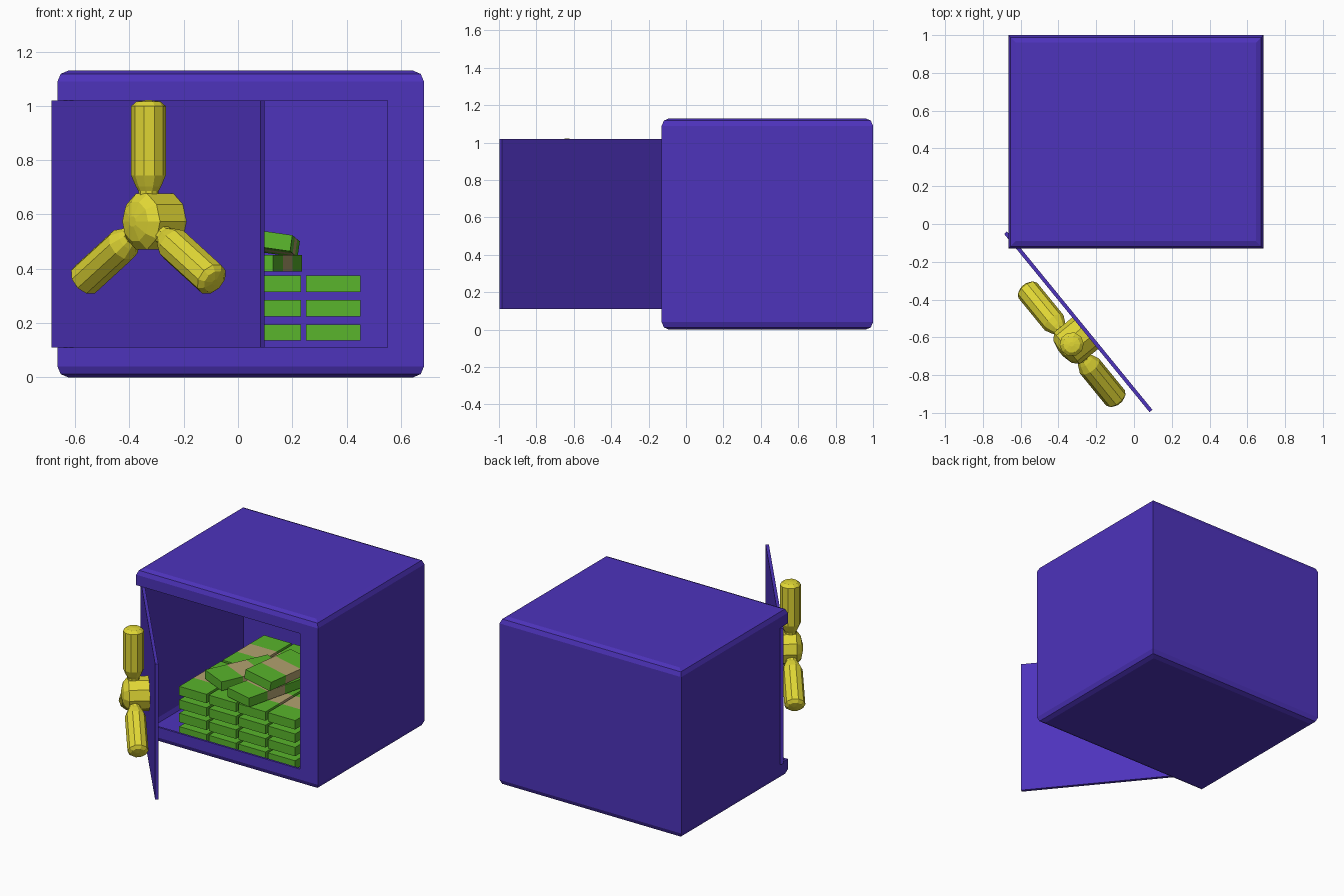
import bpy, bmesh
from math import radians, cos, sin, pi
from mathutils import Matrix, Vector

if "Cube" in bpy.data.objects:
    bpy.data.objects.remove(bpy.data.objects["Cube"])


def material(name, rgb):
    m = bpy.data.materials.new(name)
    m.diffuse_color = (*rgb, 1)
    m.use_nodes = True
    m.node_tree.nodes["Principled BSDF"].inputs["Base Color"].default_value = m.diffuse_color
    return m


PURPLE = material("purple_paint", (0.075, 0.033, 0.50))
YELLOW = material("yellow_metal", (0.75, 0.68, 0.035))
GREEN = material("note_green", (0.10, 0.46, 0.025))
TAN = material("paper_band", (0.45, 0.36, 0.16))


def finish(name, bm, *mats):
    bmesh.ops.recalc_face_normals(bm, faces=bm.faces)
    me = bpy.data.meshes.new(name)
    bm.to_mesh(me)
    bm.free()
    for m in mats:
        me.materials.append(m)
    ob = bpy.data.objects.new(name, me)
    bpy.context.collection.objects.link(ob)
    return ob


def loft(name, rings, *mats):
    """Skin equal-length rings of points and cap both ends."""
    bm = bmesh.new()
    loops = [[bm.verts.new(p) for p in r] for r in rings]
    n = len(loops[0])
    for k, (a, b) in enumerate(zip(loops, loops[1:])):
        for i in range(n):
            f = bm.faces.new((a[i], a[(i + 1) % n], b[(i + 1) % n], b[i]))
            f.material_index = 1 if len(mats) > 1 and k == 1 else 0
    bm.faces.new(loops[0])
    bm.faces.new(loops[-1])
    return finish(name, bm, *mats)


def rect(x0, x1, y0, y1, z):
    return [(x0, y0, z), (x1, y0, z), (x1, y1, z), (x0, y1, z)]


def box(name, x0, x1, y0, y1, z0, z1, *mats):
    return loft(name, [rect(x0, x1, y0, y1, z) for z in (z0, z1)], *mats)


def lathe(name, profile, sides, mat, phase=0):
    """Turned part about local z from (radius, height) pairs."""
    return loft(name, [[(r * cos(2 * pi * i / sides + phase),
                         r * sin(2 * pi * i / sides + phase), h)
                        for i in range(sides)] for r, h in profile], mat)


# Safe body: thin shell, rounded along the top and bottom edges only
def shell(name, t):
    ease = [(0.04, 0.0), (0.012, 0.012), (0.0, 0.04)]
    levels = [(i, z + t) for i, z in ease] + [(i, 1.13 - z - t) for i, z in reversed(ease)]
    return loft(name, [rect(-0.665 + t + i, 0.685 - t - i, -0.13 + t + i, 1.0 - t - i, z)
                       for i, z in levels], PURPLE)


body = shell("safe_body", 0)
cavity = shell("cavity_cutter", 0.014)
# Door opening runs out through the left side at the hinge
opening = box("opening_cutter", -0.75, 0.55, -0.2, -0.075, 0.11, 1.02, PURPLE)
for cutter in (cavity, opening):
    mod = body.modifiers.new("cut", 'BOOLEAN')
    mod.operation = 'DIFFERENCE'
    mod.solver = 'EXACT'
    mod.object = cutter
bpy.context.view_layer.update()
cut_mesh = bpy.data.meshes.new_from_object(
    body.evaluated_get(bpy.context.evaluated_depsgraph_get()))
body.modifiers.clear()
body.data = cut_mesh
for cutter in (cavity, opening):
    bpy.data.objects.remove(cutter)

# Open door: local x along the door, local y up, local z outwards
along = Vector((0.77, -0.944, 0)).normalized()
up = Vector((0, 0, 1))
out = along.cross(up)
if out.y > 0:
    out = -out
hinge = Vector((-0.68, -0.046, 0))
L = 1.218


def frame(origin, x, y, z):
    m = Matrix((x, y, z)).transposed().to_4x4()
    m.translation = origin
    return m


door = box("door", 0, L, 0.11, 1.02, -0.01, 0.01, PURPLE)
door.matrix_world = frame(hinge, along, up, out)

# Handle hub and its three turned spokes
centre = hinge + along * (L / 2 + 0.07) + up * 0.574
hub = lathe("handle_hub", [(0.108, 0.01), (0.108, 0.135), (0.075, 0.165), (0.02, 0.178)],
            10, YELLOW)
hub.matrix_world = frame(centre, along, up, out)
spoke_profile = [(0.037, 0.07), (0.037, 0.112), (0.047, 0.13), (0.064, 0.17),
                 (0.064, 0.425), (0.045, 0.442), (0.012, 0.447)]
for k in range(3):
    a = radians(90 + 120 * k)
    axis = along * cos(a) + up * sin(a)
    spoke = lathe(f"handle_spoke_{k + 1}", spoke_profile, 10, YELLOW)
    spoke.matrix_world = frame(centre + out * 0.102, out, axis.cross(out), axis)


# Bundles of notes with a paper band round the middle
def bundle(name, loc, rot=(0, 0, 0)):
    w, h = 0.101, 0.03
    ob = loft(name, [[(-w, y, -h), (w, y, -h), (w, y, h), (-w, y, h)]
                     for y in (-0.22, -0.07, 0.07, 0.22)], GREEN, TAN)
    ob.location = loc
    ob.rotation_euler = [radians(r) for r in rot]


for layer in range(4):
    for col in range(4):
        for row in range(2):
            bundle(f"note_bundle_{layer}_{col}_{row}",
                   (0.351 - 0.2195 * col, 0.18 + 0.46 * row, 0.075 + 0.09 * layer))
bundle("loose_bundle_1", (0.085, 0.17, 0.42), (0, 0, -14))
bundle("loose_bundle_2", (-0.14, 0.27, 0.42), (0, 0, -25))
bundle("loose_bundle_3", (0.11, 0.29, 0.497), (-3, 8, -4))
